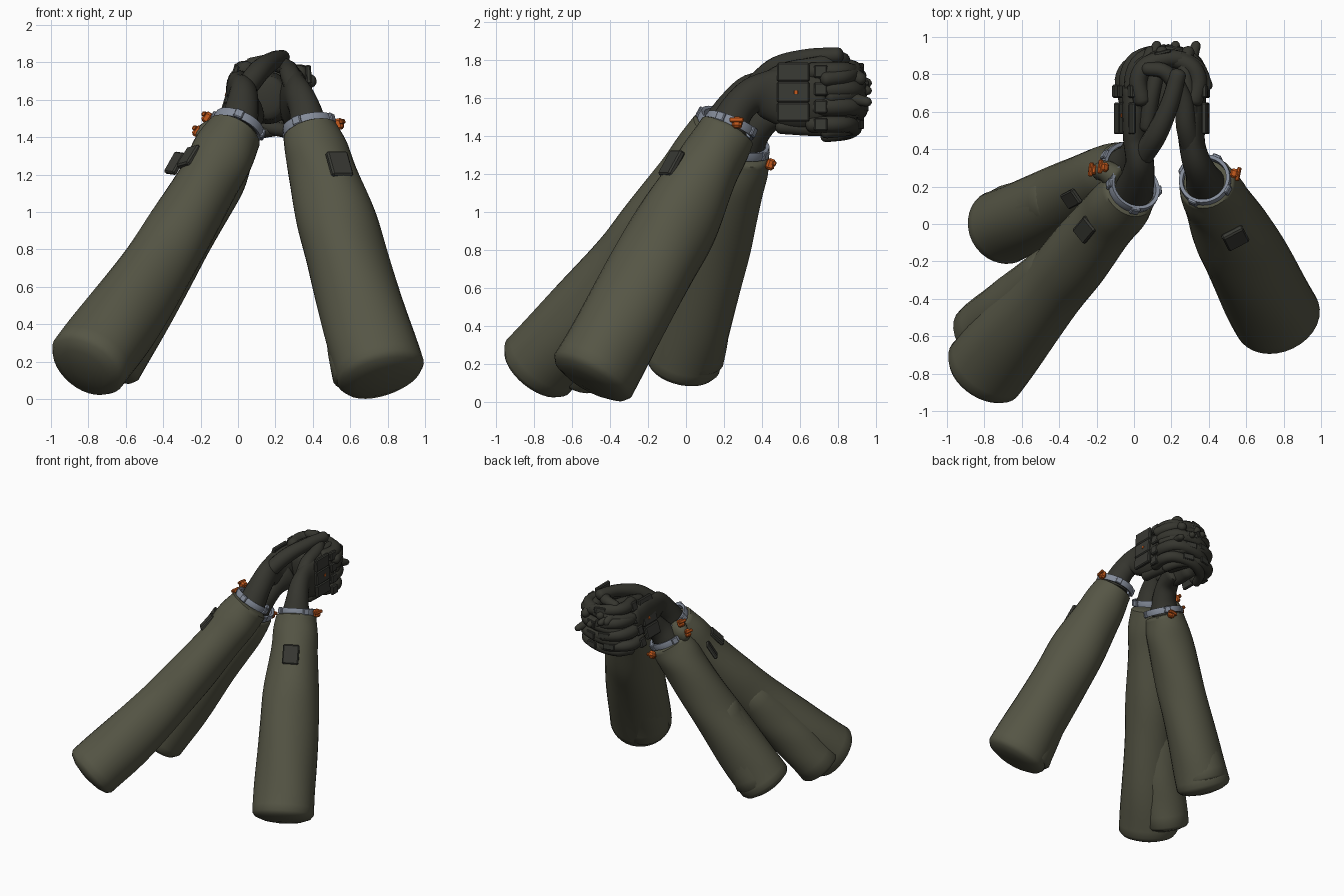
import bpy, bmesh, math
from mathutils import Vector, Matrix

if "Cube" in bpy.data.objects:
    bpy.data.objects.remove(bpy.data.objects["Cube"])

def material(name, rgb):
    m = bpy.data.materials.new(name)
    m.diffuse_color = (*rgb, 1)
    m.use_nodes = True
    m.node_tree.nodes["Principled BSDF"].inputs["Base Color"].default_value = m.diffuse_color
    return m

SLEEVE = material("olive_cloth", (0.092, 0.092, 0.06))
GLOVE = material("dark_glove", (0.036, 0.036, 0.028))
PLATE = material("charcoal_plate", (0.040, 0.041, 0.034))
CUFF = material("blue_grey_cuff", (0.23, 0.26, 0.32))
ORANGE = material("orange_clip", (0.55, 0.10, 0.012))
UP = Vector((0, 0, 1))

def finish(name, bm, mat, smooth=True):
    bmesh.ops.recalc_face_normals(bm, faces=bm.faces)
    me = bpy.data.meshes.new(name)
    bm.to_mesh(me)
    bm.free()
    me.materials.append(mat)
    ob = bpy.data.objects.new(name, me)
    bpy.context.collection.objects.link(ob)
    if smooth:
        bpy.context.view_layer.objects.active = ob
        ob.select_set(True)
        bpy.ops.object.shade_smooth_by_angle(angle=math.radians(50))
        ob.select_set(False)
    return ob

def spline(keys, n):
    """Catmull-Rom through tuples (x, y, z, half width, half height)."""
    k = [Vector(p) for p in keys]
    k = [k[0] * 2 - k[1]] + k + [k[-1] * 2 - k[-2]]
    out = []
    for i in range(1, len(k) - 2):
        a, b, c, d = k[i - 1:i + 3]
        for j in range(n):
            t = j / n
            out.append(0.5 * (2 * b + (c - a) * t + (2 * a - 5 * b + 4 * c - d) * t * t
                              + (3 * b - a - 3 * c + d) * t ** 3))
    return out + [k[-2]]

def tube(name, keys, mat, segs=16, n=4, dome=(0.03, 0.03), wobble=0.0, phase=0.0):
    """Swept oval tube with domed ends."""
    pts = spline(keys, n)
    pos = [Vector(p[:3]) for p in pts]
    rings = []
    for i, p in enumerate(pts):
        t = (pos[min(i + 1, len(pos) - 1)] - pos[max(i - 1, 0)]).normalized()
        rings.append((pos[i], t, p[3], p[4], i / (len(pts) - 1)))
    for end, sign in ((0, -1), (-1, 1)):
        c, t, a, b, s = rings[end]
        extra = [(c + t * sign * dome[end] * math.sin(q), t, a * math.cos(q), b * math.cos(q), s)
                 for q in (0.45, 0.9, 1.35)]
        rings = extra[::-1] + rings if end == 0 else rings + extra
    bm = bmesh.new()
    prev = None
    loops = []
    for c, t, a, b, s in rings:
        side = t.cross(UP) if prev is None else prev - t * prev.dot(t)
        side.normalize()
        prev = side
        top = side.cross(t)
        loop = []
        for j in range(segs):
            q = 2 * math.pi * j / segs
            w = 1 + wobble * (math.sin(2 * q + 9 * s + phase) + 0.7 * math.sin(3 * q - 15 * s + phase))
            loop.append(bm.verts.new(c + side * a * w * math.cos(q) + top * b * w * math.sin(q)))
        loops.append(loop)
    for l0, l1 in zip(loops, loops[1:]):
        for j in range(segs):
            bm.faces.new((l0[j], l0[(j + 1) % segs], l1[(j + 1) % segs], l1[j]))
    bm.faces.new(loops[0])
    bm.faces.new(loops[-1])
    return finish(name, bm, mat)

def plate(name, centre, normal, size, mat, up=UP):
    """Bevelled slab facing along normal, its height along up."""
    z = Vector(normal).normalized()
    x = Vector(up).cross(z).normalized()
    rot = Matrix((x, z.cross(x), z)).transposed().to_4x4()
    bm = bmesh.new()
    bmesh.ops.create_cube(bm, size=1, matrix=Matrix.Translation(centre) @ rot @ Matrix.Diagonal((*size, 1)))
    bmesh.ops.bevel(bm, geom=bm.edges[:], offset=min(size) * 0.25, segments=1, affect='EDGES')
    return finish(name, bm, mat, False)

def cuff(name, centre, axis, r):
    """Open band with four small buckles."""
    axis = Vector(axis).normalized()
    rot = axis.to_track_quat('Z', 'Y').to_matrix().to_4x4()
    m = Matrix.Translation(centre) @ rot
    prof = ((r * 0.86, -0.02), (r, -0.024), (r * 1.03, 0), (r, 0.024), (r * 0.86, 0.02))
    bm = bmesh.new()
    rows = [[bm.verts.new(m @ Vector((p * math.cos(q), p * math.sin(q), h))) for p, h in prof]
            for q in (2 * math.pi * i / 32 for i in range(32))]
    for i in range(32):
        a, b = rows[i], rows[(i + 1) % 32]
        for j in range(5):
            k = (j + 1) % 5
            bm.faces.new((a[j], b[j], b[k], a[k]))
    finish(name, bm, CUFF)
    for i in range(4):
        q = math.pi * (i / 2 + 0.2)
        d = rot.to_3x3() @ Vector((math.cos(q), math.sin(q), 0))
        plate(name + "_buckle", Vector(centre) + d * r * 1.02, d, (0.05, 0.05, 0.022), CUFF, axis)

# Sleeves: cuff centre, elbow centre, elbow radius, sag, slimness of the upper half
arms = {"right": ((0.38, 0.235, 1.455), (0.76, -0.49, 0.14), 0.235, 0.0, 1.0),
        "left": ((0.0, 0.195, 1.46), (-0.80, -0.78, 0.19), 0.22, 0.07, 0.92),
        "rear_left": ((-0.04, 0.30, 1.345), (-0.71, -0.02, 0.21), 0.205, 0.02, 0.96)}
for i, (side, (w, e, r, sag, slim)) in enumerate(arms.items()):
    w, e = Vector(w), Vector(e)
    axis = (w - e).normalized()
    keys = []
    for t, s in ((0, r), (0.2, r * 0.97), (0.45, r * 0.94 * slim), (0.62, r * 0.91 * slim),
                 (0.8, 0.18 * slim), (0.9, 0.167), (0.975, 0.15)):
        p = e.lerp(w, t) - UP * sag * math.sin(math.pi * t)
        keys.append((*p, s, s))
    tube(side + "_sleeve", keys, SLEEVE, 32, 6, (0.07, 0.02), 0.018, i * 1.7)
    cuff(side + "_cuff", w, axis + UP * 0.3, 0.138)

# Loose cloth folds beside the elbows
for side, a, b, r in (("left", (-0.42, -0.25, 0.78), (-0.82, -0.59, 0.16), 0.17),
                      ("right", (0.56, -0.13, 0.83), (0.69, -0.45, 0.13), 0.185),
                      ("rear_left", (-0.4, 0.13, 0.78), (-0.68, 0.02, 0.23), 0.18)):
    a, b = Vector(a), Vector(b)
    tube(side + "_sleeve_fold", [(*b, r, r), (*b.lerp(a, 0.5), r * 0.97, r * 0.97), (*a, r * 0.85, r * 0.85)],
         SLEEVE, 24, 5, (0.05, 0.08), 0.015)

# Sleeve patches
plate("right_sleeve_patch", (0.542, -0.076, 1.255), (0.40, -0.76, 0.52), (0.125, 0.15, 0.035), PLATE, (-0.24, 0.47, 0.85))
plate("left_sleeve_patch", (-0.262, -0.03, 1.295), (-0.64, -0.37, 0.67), (0.1, 0.14, 0.035), PLATE, (0.45, 0.53, 0.72))
plate("rear_left_sleeve_patch", (-0.335, 0.135, 1.26), (-0.67, -0.52, 0.53), (0.09, 0.13, 0.03), PLATE, (0.48, 0.25, 0.84))
# Orange clips
for c, d in (((0.54, 0.27, 1.47), (1, -0.2, 0.2)), ((-0.165, 0.305, 1.505), (-0.8, 0.1, 0.5)),
             ((-0.215, 0.29, 1.43), (-0.8, 0.1, 0.5)), ((0.0, 0.445, 1.25), (-0.1, 0.9, -0.3))):
    d = Vector(d).normalized()
    plate("orange_clip", c, d, (0.05, 0.06, 0.045), ORANGE)
    plate("orange_clip_tab", Vector(c) + d * 0.018 + UP * 0.01, d, (0.075, 0.025, 0.02), ORANGE)
# Strap holding the left clips to the sleeve
tube("left_clip_strap", [(-0.1, 0.25, 1.42, 0.07, 0.08), (-0.15, 0.28, 1.41, 0.06, 0.08),
                         (-0.19, 0.28, 1.39, 0.045, 0.06)], SLEEVE, 16, 4)

# Clasped hands: the left is a mirrored copy, higher and leaning inward at the top
CX = 0.16
for side, sx, dz, lean in (("right", 1, 0.0, 0.05), ("left", -1, 0.02, 0.3)):
    fx = lambda x, z: CX + sx * (x - lean * (z - 1.58))
    wrist = ([(0.38, 0.22, 1.44, 0.105, 0.105), (0.36, 0.27, 1.54, 0.085, 0.09), (0.33, 0.345, 1.61, 0.075, 0.095)]
             if sx > 0 else
             [(0.0, 0.18, 1.44, 0.105, 0.105), (0.02, 0.25, 1.55, 0.09, 0.09), (0.03, 0.34, 1.63, 0.075, 0.095)])
    palm = [(fx(0.15, 1.6), 0.44, 1.615, 0.07, 0.135), (fx(0.145, 1.6), 0.57, 1.60, 0.08, 0.165),
            (fx(0.14, 1.6), 0.71, 1.595, 0.085, 0.155)]
    tube(side + "_hand", wrist + palm, GLOVE, 24, 5, (0.01, 0.04))
    # Back of hand: three panels and a small centre mark
    tilt = (sx, 0, lean)
    for z, h in ((1.735, 0.10), (1.63, 0.11), (1.525, 0.10)):
        plate(side + "_hand_panel", (fx(0.225, z), 0.565, z), tilt, (0.17, h, 0.03), PLATE)
    plate(side + "_hand_mark", (fx(0.241, 1.63), 0.58, 1.63), tilt, (0.02, 0.02, 0.006), ORANGE)
    # Interlaced fingers with armour pads
    for k in range(4):
        z = 1.46 + 0.093 * k + dz
        rad = 0.045 if k else 0.04
        far = 0.925 - 0.025 * abs(k - 1.5)
        path = [(0.17, 0.66, z), (0.19, 0.77, z), (0.14, far - 0.035, z), (0.0, far, z - 0.02),
                (-0.12, far - 0.05, z - 0.045), (-0.17, far - 0.15, z - 0.06)]
        tube(side + "_finger", [(fx(x, z), y, zz, rad * s, rad * s) for (x, y, zz), s in
                                zip(path, (1.05, 1.08, 1.05, 1, 0.95, 0.85))], GLOVE, 12, 4)
        plate(side + "_knuckle_pad", (fx(0.225, z), 0.71, z), tilt, (0.07, 0.07, 0.03), PLATE)
        plate(side + "_finger_pad", (fx(0.185, z), far - 0.075, z), (sx, 0.7, 0), (0.075, 0.06, 0.025), PLATE)
        plate(side + "_fingertip_pad", (fx(0.06, z), far + 0.03, z), (sx * 0.25, 1, 0), (0.09, 0.05, 0.02), PLATE)

# Folded fingers filling the middle of the clasp
tube("clasp_core", [(0.16, 0.6, 1.61, 0.1, 0.12), (0.16, 0.75, 1.61, 0.14, 0.14),
                    (0.16, 0.86, 1.6, 0.12, 0.13)], GLOVE, 20, 4)
# Upper fingers lying across the top
for x0, x1, z in ((-0.01, 0.07, 1.70), (0.07, 0.13, 1.735), (0.31, 0.27, 1.72)):
    tube("upper_finger", [(x0, 0.52, z - 0.01, 0.042, 0.042), (x0 * 0.6 + x1 * 0.4, 0.68, z + 0.02, 0.042, 0.042),
                          (x1, 0.84, z + 0.02, 0.04, 0.04), (x1 + 0.02, 0.92, z - 0.02, 0.034, 0.034)], GLOVE, 12, 4)
# Thumbs crossing on top, little finger edge below
tube("left_thumb", [(0.04, 0.36, 1.66, 0.06, 0.06), (0.12, 0.48, 1.76, 0.058, 0.058), (0.19, 0.64, 1.81, 0.05, 0.048),
                    (0.235, 0.80, 1.825, 0.044, 0.042)], GLOVE, 14, 5)
tube("right_thumb", [(0.32, 0.38, 1.64, 0.06, 0.06), (0.28, 0.52, 1.73, 0.055, 0.055), (0.26, 0.68, 1.77, 0.048, 0.046),
                     (0.17, 0.81, 1.80, 0.042, 0.042), (0.07, 0.83, 1.79, 0.036, 0.036)], GLOVE, 14, 5)
tube("lower_finger", [(0.30, 0.5, 1.45, 0.04, 0.04), (0.29, 0.68, 1.435, 0.036, 0.036),
                      (0.26, 0.84, 1.435, 0.033, 0.033)], GLOVE, 12, 4)
# Upright fingertips seen beyond the clasp
for x, z in ((0.11, 1.70), (0.21, 1.66), (0.32, 1.6)):
    tube("straight_fingertip", [(x - 0.05, 0.74, z, 0.036, 0.036), (x - 0.02, 0.85, z, 0.034, 0.034),
                                (x + 0.01, 0.95, z - 0.02, 0.026, 0.026)], GLOVE, 12, 4)
# Wrist of the rear left arm, joining the clasp from below
tube("rear_left_wrist", [(-0.05, 0.30, 1.33, 0.11, 0.11), (0.0, 0.36, 1.43, 0.09, 0.09),
                         (0.03, 0.44, 1.51, 0.08, 0.09), (0.06, 0.56, 1.56, 0.07, 0.12)], GLOVE, 20, 5)
